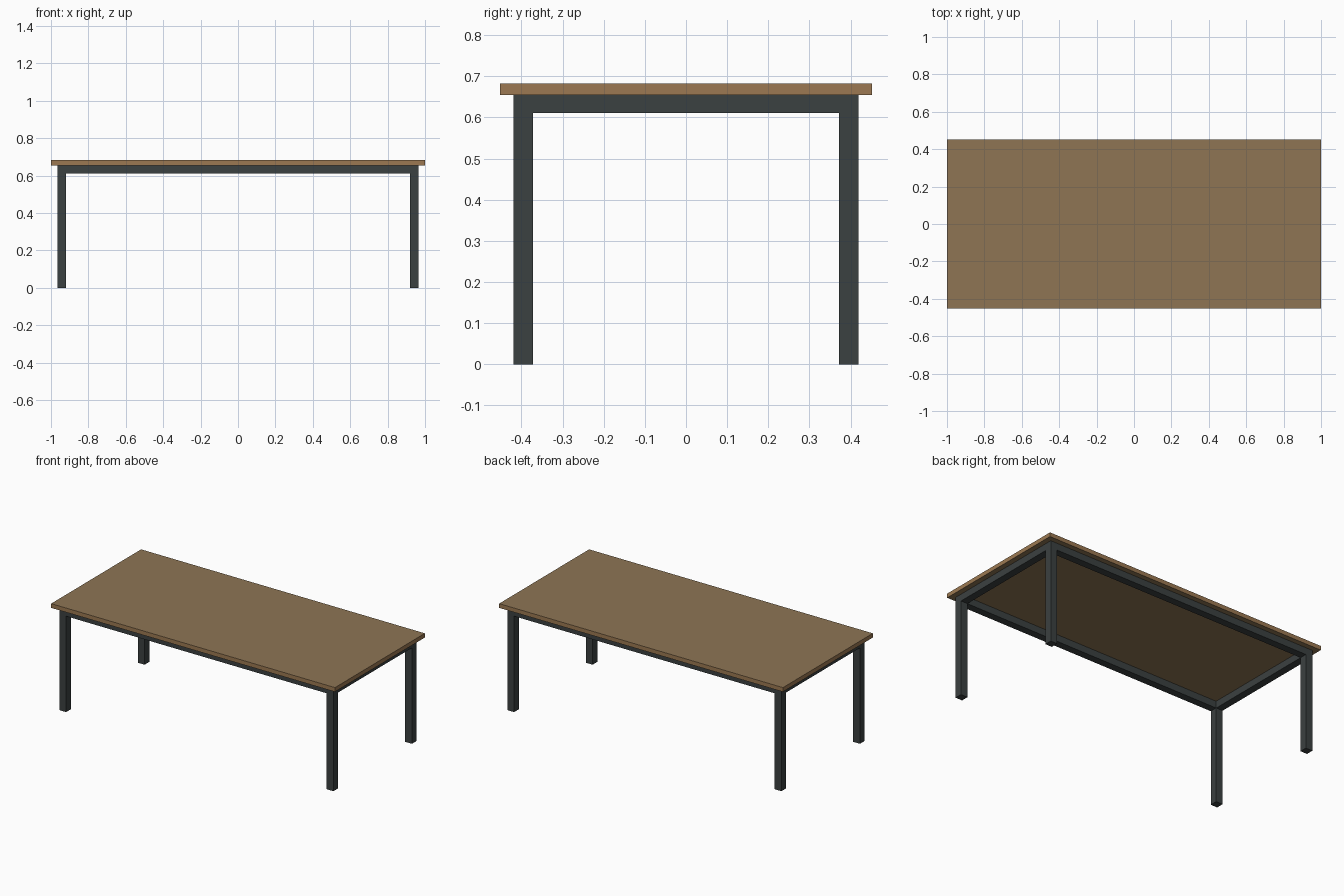
import bpy

if "Cube" in bpy.data.objects:
    bpy.data.objects.remove(bpy.data.objects["Cube"])


def material(name, rgb):
    # convert sRGB 0-255 to linear
    lin = [((c / 255 + 0.055) / 1.055) ** 2.4 for c in rgb]
    m = bpy.data.materials.new(name)
    m.diffuse_color = (*lin, 1)
    m.use_nodes = True
    m.node_tree.nodes["Principled BSDF"].inputs["Base Color"].default_value = m.diffuse_color
    return m


WOOD = material("brown wood", (142, 117, 84))
EDGE = material("wood edge", (156, 121, 82))
METAL = material("dark grey metal", (59, 65, 65))


def box(name, lo, hi, *mats):
    bpy.ops.mesh.primitive_cube_add(size=1, location=[(a + b) / 2 for a, b in zip(lo, hi)])
    ob = bpy.context.object
    ob.name = name
    ob.scale = [b - a for a, b in zip(lo, hi)]
    bpy.ops.object.transform_apply(location=False, rotation=False, scale=True)
    for m in mats:
        ob.data.materials.append(m)
    return ob


HX, HY = 1.0, 0.4525            # half size of the top
Z_TOP, Z_UNDER, Z_RAIL = 0.682, 0.655, 0.611
LX, LY, W = 0.966, 0.419, 0.0475  # outer leg faces and leg width

# Table top, with its rim faces in the edge colour
top = box("table_top", (-HX, -HY, Z_UNDER), (HX, HY, Z_TOP), WOOD, EDGE)
for p in top.data.polygons:
    p.material_index = 0 if abs(p.normal.z) > 0.5 else 1

for sx, side in ((-1, "left"), (1, "right")):
    # Side rail between front and back legs
    x0, x1 = sorted((sx * LX, sx * (LX - W)))
    box(f"{side}_rail", (x0, -LY + W, Z_RAIL), (x1, LY - W, Z_UNDER), METAL)
    # Square legs
    for sy, end in ((-1, "front"), (1, "back")):
        y0, y1 = sorted((sy * LY, sy * (LY - W)))
        box(f"{end}_{side}_leg", (x0, y0, 0), (x1, y1, Z_UNDER), METAL)

# Long rails at front and back
for sy, end in ((-1, "front"), (1, "back")):
    y0, y1 = sorted((sy * LY, sy * (LY - W)))
    box(f"{end}_rail", (-LX + W, y0, Z_RAIL), (LX - W, y1, Z_UNDER), METAL)
